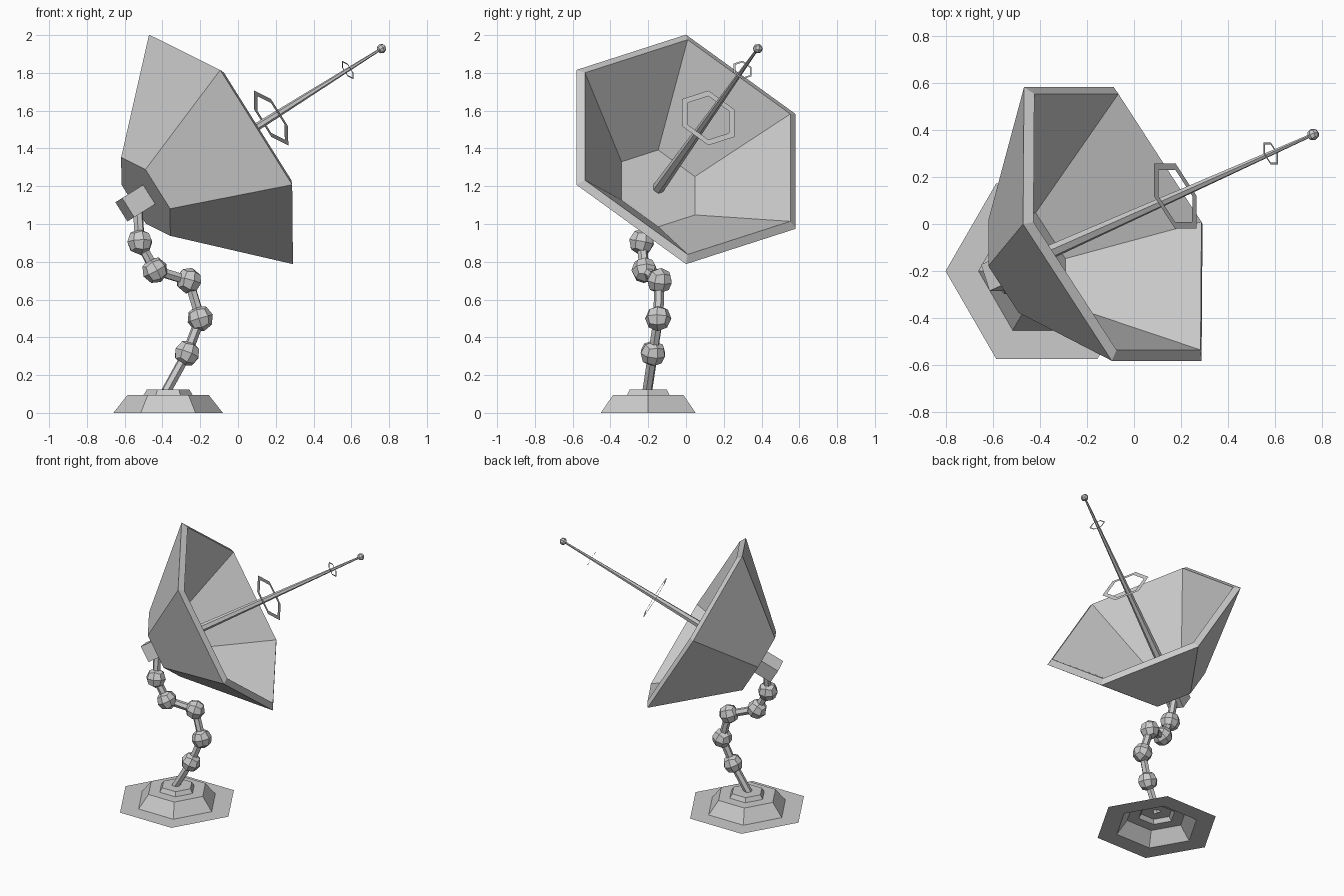
import bpy, bmesh, math
from mathutils import Matrix, Vector

if "Cube" in bpy.data.objects:
    bpy.data.objects.remove(bpy.data.objects["Cube"])


def finish(name, bm, matrix):
    bmesh.ops.recalc_face_normals(bm, faces=bm.faces)
    mesh = bpy.data.meshes.new(name)
    bm.to_mesh(mesh)
    bm.free()
    ob = bpy.data.objects.new(name, mesh)
    ob.matrix_world = matrix
    bpy.context.collection.objects.link(ob)
    return ob


def lathe(name, profile, matrix, cap_start=True, cap_end=True, sides=6):
    """Spin (radius, height) points into a flat-sided solid or sheet."""
    bm = bmesh.new()
    rings = [[bm.verts.new((r * math.cos(math.tau * i / sides),
                            r * math.sin(math.tau * i / sides), z))
              for i in range(sides)] for r, z in profile]
    for a, b in zip(rings, rings[1:]):
        for i in range(sides):
            j = (i + 1) % sides
            bm.faces.new((a[i], a[j], b[j], b[i]))
    if cap_start:
        bm.faces.new(rings[0][::-1])
    if cap_end:
        bm.faces.new(rings[-1])
    return finish(name, bm, matrix)


def ball(name, radius, matrix):
    """Low-poly ball made from a once-divided cube."""
    bm = bmesh.new()
    bmesh.ops.create_cube(bm, size=1)
    bmesh.ops.subdivide_edges(bm, edges=bm.edges[:], cuts=1, use_grid_fill=True)
    for v in bm.verts:
        v.co = v.co.normalized() * radius
    return finish(name, bm, matrix)


def along(a, b):
    """Matrix at a with its z axis pointing to b."""
    return Matrix.Translation(a) @ (b - a).to_track_quat('Z', 'Y').to_matrix().to_4x4()


# Ground flange and stepped foot
lathe("base", [(0.43, 0), (0.29, 0), (0.215, 0.095), (0.13, 0.095), (0.112, 0.125)],
      Matrix.Translation((-0.37, -0.2, 0)), cap_start=False)

# Bent arm: rods with a ball at every joint
path = [Vector(p) for p in ((-0.38, -0.205, 0.115), (-0.27, -0.175, 0.315),
                            (-0.2, -0.147, 0.5), (-0.26, -0.14, 0.7),
                            (-0.44, -0.22, 0.755), (-0.52, -0.235, 0.905),
                            (-0.53, -0.205, 1.07))]
for i, (a, b) in enumerate(zip(path, path[1:])):
    m = along(a, b)
    length = (b - a).length
    lathe(f"arm_rod_{i}", [(0.027, 0), (0.027, length)], m)
    if i:
        ball(f"arm_joint_{i}", 0.07, m)

# Tilted dish frame: local z is the aiming axis, origin in the rim plane
n = Vector((0.792, 0.354, 0.497)).normalized()
u = Vector((-0.53, 0, 0.847))
u = (u - n * u.dot(n)).normalized()
v = n.cross(u)
frame = Matrix.Translation((-0.09, 0, 1.395)) @ Matrix((u, v, n)).transposed().to_4x4()

# Dish shell
lathe("dish", [(0.245, -0.503), (0.717, 0), (0.671, 0.025), (0.24, -0.415)], frame)

# Box mount behind the dish
bm = bmesh.new()
bmesh.ops.create_cube(bm, size=1, matrix=Matrix.Translation((0, 0, -0.572))
                      @ Matrix.Diagonal((0.12, 0.12, 0.142, 1)))
finish("dish_mount", bm, frame)

# Antenna mast, its tip and the two flat rings
lathe("antenna", [(0.032, -0.42), (0.007, 1.06)], frame)
ball("antenna_tip", 0.026, frame @ Matrix.Translation((0, 0, 1.073)))
lathe("large_ring", [(0.171, 0.335), (0.136, 0.335)], frame, False, False)
lathe("small_ring", [(0.058, 0.846), (0.047, 0.846)], frame, False, False)
